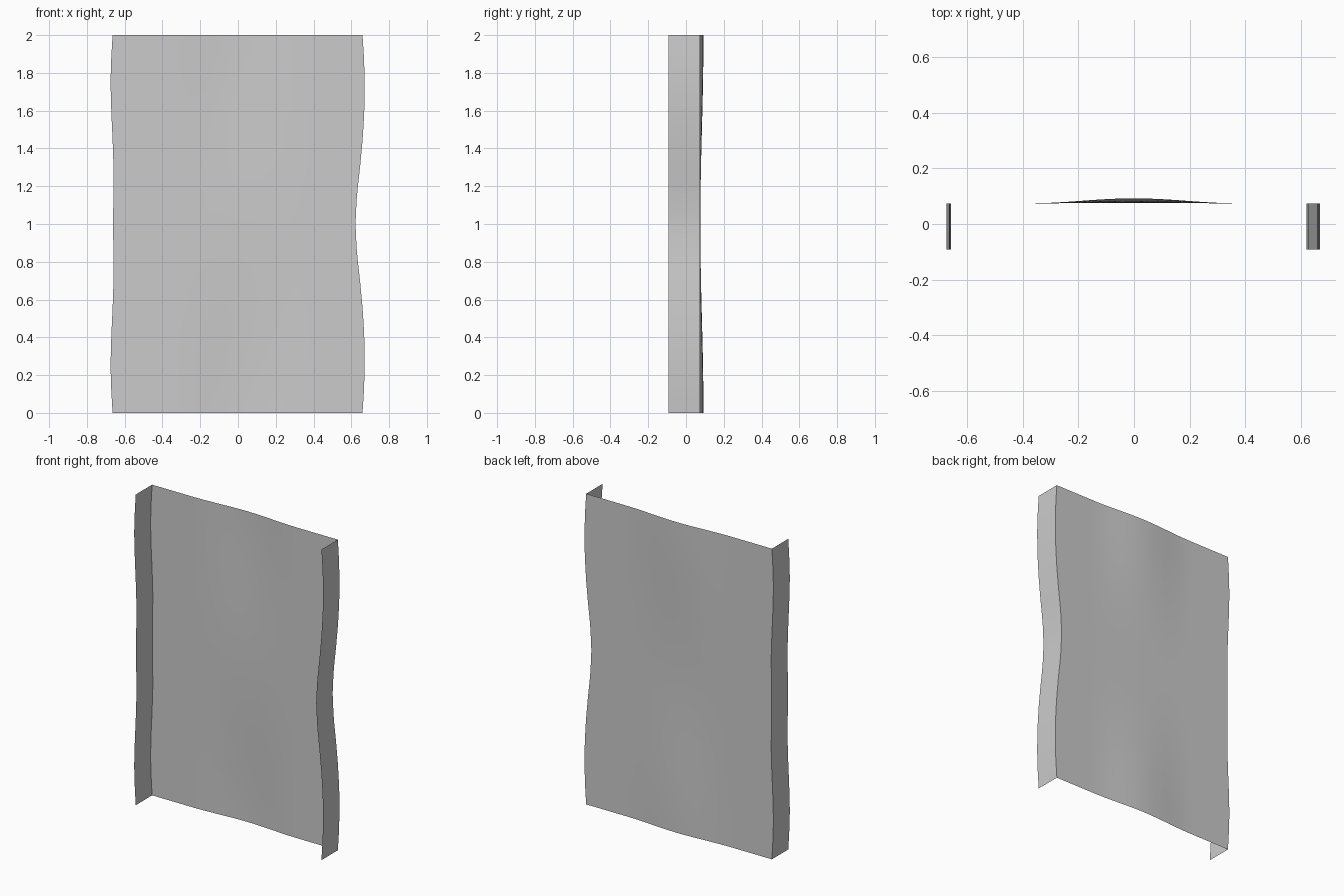
import bpy, bmesh, math

if "Cube" in bpy.data.objects:
    bpy.data.objects.remove(bpy.data.objects["Cube"])

BASE_Y, FRONT_Y, BULGE = 0.0745, -0.0925, 0.018
ROWS = 32

# outline of each side as (z, x); mirrored about z = 1
LEFT = [(0, -.664), (.12, -.671), (.25, -.675), (.4, -.671), (.55, -.664), (.7, -.659), (.85, -.66), (1, -.661)]
RIGHT = [(0, .659), (.12, .667), (.25, .671), (.4, .669), (.55, .660), (.7, .646), (.85, .629), (1, .622)]
SEAM = [(0, -.155), (.5, -.155), (.75, -.168), (1, -.175)]


def lookup(table, z):
    z = min(z, 2 - z)
    for (z0, x0), (z1, x1) in zip(table, table[1:]):
        if z <= z1 + 1e-6:
            return x0 + (x1 - x0) * (z - z0) / (z1 - z0)
    return table[-1][1]


def sheet_y(x, z):
    across = 0.5 + 0.5 * math.cos(math.pi * min(1, abs(x) / 0.38))
    along = 0.54 + 0.46 * math.cos(math.pi * z)
    return BASE_Y + BULGE * across * along


def surface(name, cols, point):
    """Grid of quads; point(u, z) gives each vertex."""
    bm = bmesh.new()
    grid = [[bm.verts.new(point(c / cols, 2 * r / ROWS)) for c in range(cols + 1)]
            for r in range(ROWS + 1)]
    for r in range(ROWS):
        for c in range(cols):
            bm.faces.new((grid[r][c], grid[r + 1][c], grid[r + 1][c + 1], grid[r][c + 1]))
    mesh = bpy.data.meshes.new(name)
    bm.to_mesh(mesh)
    bm.free()
    mesh.shade_smooth()
    ob = bpy.data.objects.new(name, mesh)
    bpy.context.collection.objects.link(ob)
    return ob


def panel(name, a, b, cols):
    def point(u, z):
        x0, x1 = lookup(a, z), lookup(b, z)
        x = x0 + (x1 - x0) * u
        return (x, sheet_y(x, z), z)
    return surface(name, cols, point)


# gently bulged sheet in two panels meeting at the seam
panel("left_panel", LEFT, SEAM, 10)
panel("right_panel", SEAM, RIGHT, 16)

# side flanges, folded towards the front
surface("left_flange", 1, lambda u, z: (lookup(LEFT, z), FRONT_Y + (BASE_Y - FRONT_Y) * u, z))
surface("right_flange", 1, lambda u, z: (lookup(RIGHT, z), BASE_Y + (FRONT_Y - BASE_Y) * u, z))
